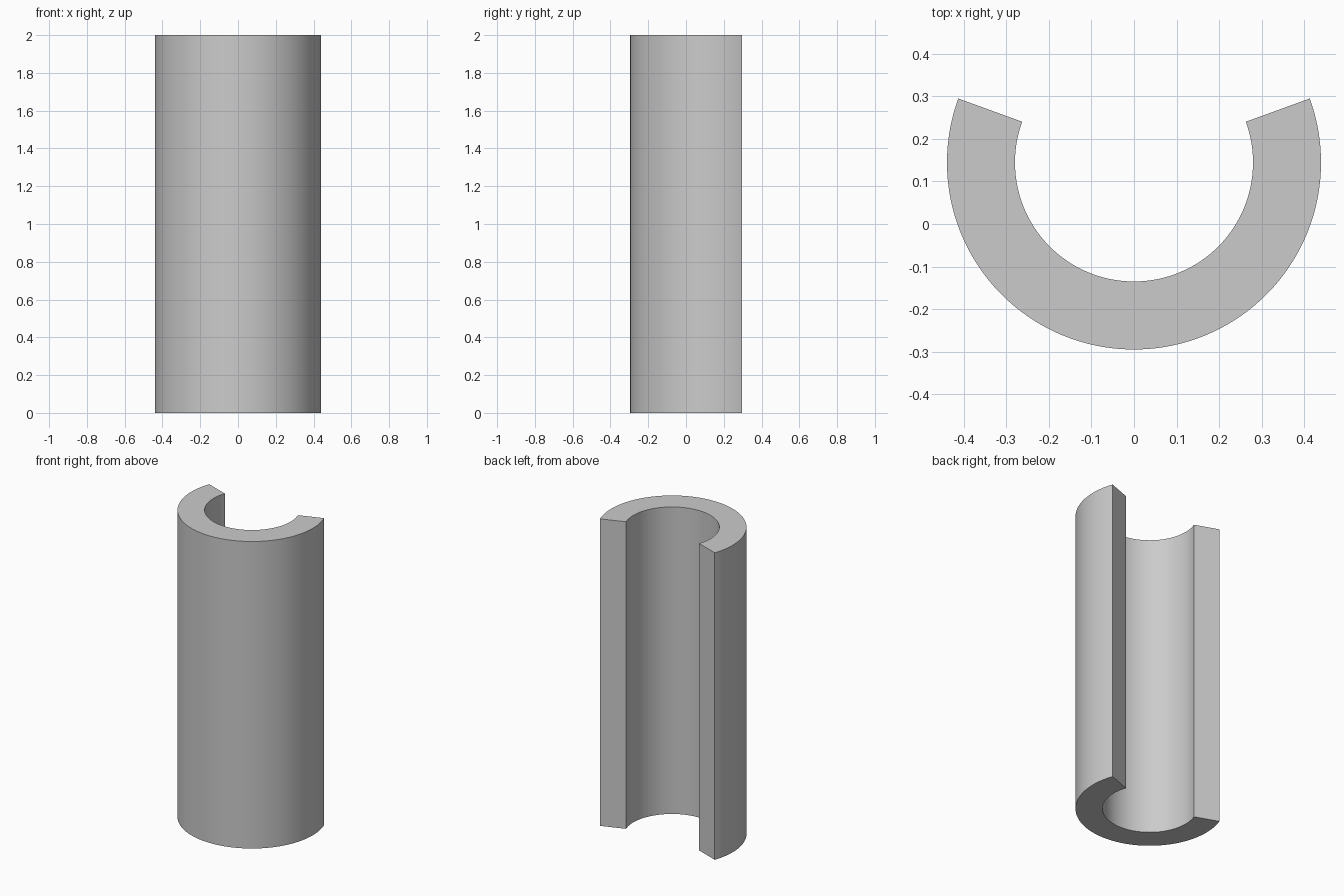
import bpy, bmesh
from math import sin, cos, radians

if "Cube" in bpy.data.objects:
    bpy.data.objects.remove(bpy.data.objects["Cube"])

R_OUT, R_IN, HEIGHT = 0.44, 0.28, 2.0
START, END, STEPS = radians(160), radians(380), 96
CENTRE_Y = (R_OUT - R_OUT * sin(radians(20))) / 2

# C-shaped cross-section as a strip of quads
bm = bmesh.new()
pairs = []
for i in range(STEPS + 1):
    a = START + (END - START) * i / STEPS
    pairs.append([bm.verts.new((r * cos(a), CENTRE_Y + r * sin(a), 0)) for r in (R_IN, R_OUT)])
for (i0, o0), (i1, o1) in zip(pairs, pairs[1:]):
    bm.faces.new((i0, o0, o1, i1))

# Extrude upward into the open tube
ext = bmesh.ops.extrude_face_region(bm, geom=bm.faces[:], use_keep_orig=True)
top = [g for g in ext["geom"] if isinstance(g, bmesh.types.BMVert)]
bmesh.ops.translate(bm, verts=top, vec=(0, 0, HEIGHT))
bmesh.ops.recalc_face_normals(bm, faces=bm.faces[:])

mesh = bpy.data.meshes.new("open_tube")
bm.to_mesh(mesh)
bm.free()
tube = bpy.data.objects.new("open_tube", mesh)
bpy.context.collection.objects.link(tube)

# Smooth curved walls, sharp rims and slot edges
bpy.context.view_layer.objects.active = tube
tube.select_set(True)
bpy.ops.object.shade_smooth_by_angle(angle=radians(30))
